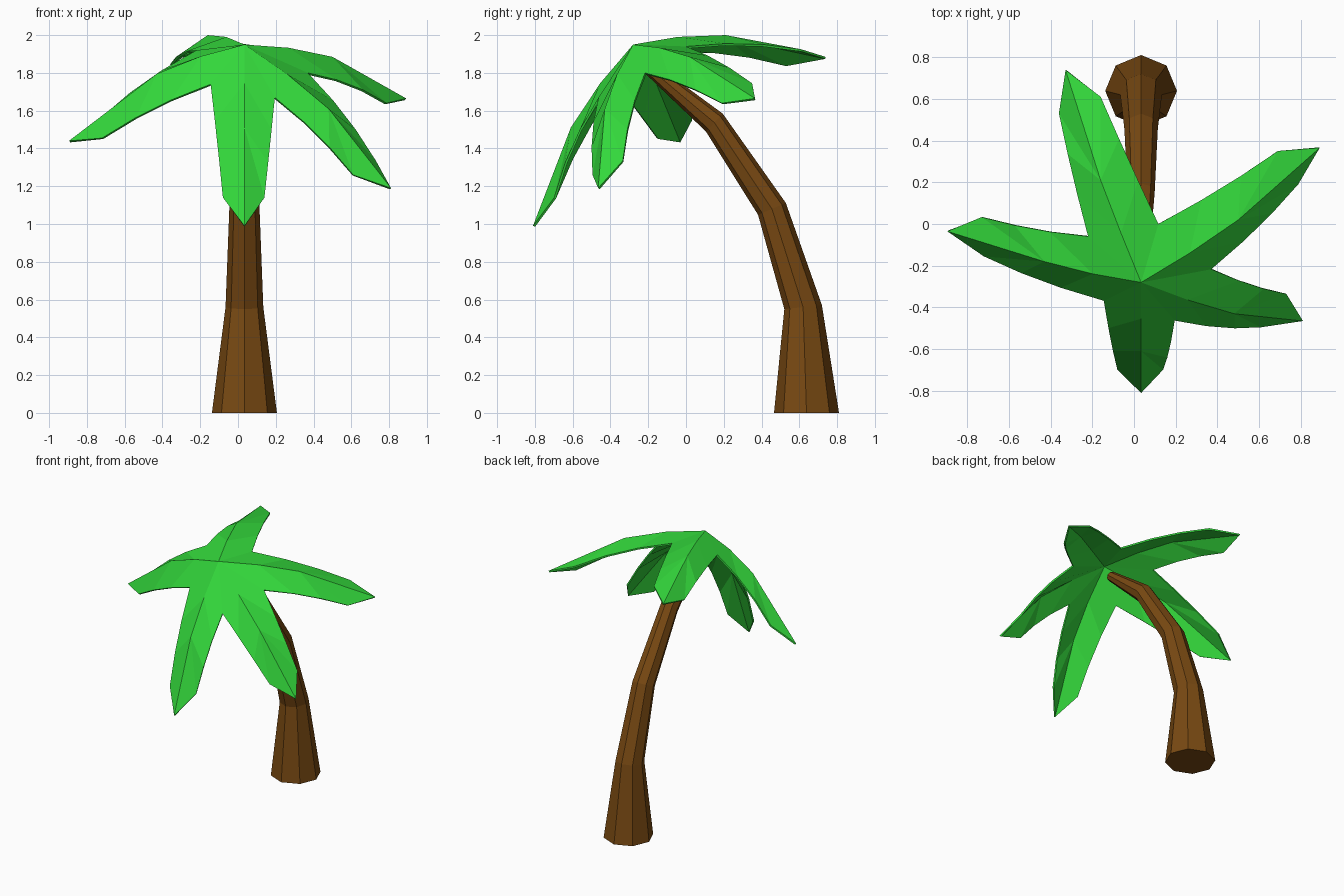
import bpy, bmesh
from math import sin, cos, pi, radians
from mathutils import Vector

if "Cube" in bpy.data.objects:
    bpy.data.objects.remove(bpy.data.objects["Cube"])


def material(name, color):
    m = bpy.data.materials.new(name)
    m.diffuse_color = (*color, 1)
    m.use_nodes = True
    m.node_tree.nodes["Principled BSDF"].inputs["Base Color"].default_value = m.diffuse_color
    return m


def make_object(name, bm, mat):
    bmesh.ops.recalc_face_normals(bm, faces=bm.faces)
    me = bpy.data.meshes.new(name)
    bm.to_mesh(me)
    bm.free()
    me.materials.append(mat)
    ob = bpy.data.objects.new(name, me)
    bpy.context.collection.objects.link(ob)
    return ob


green = material("leaf_green", (0.034, 0.70, 0.045))
brown = material("bark_brown", (0.19, 0.067, 0.006))

# Trunk: leaning eight-sided tube; each ring is y, z, radius, tilt
CX = 0.034
rings = [(0.638, 0, 0.172, 0), (0.62, 0.56, 0.1, 6), (0.455, 1.08, 0.08, 23),
         (0.15, 1.537, 0.065, 47), (-0.2, 1.83, 0.035, 50)]
bm = bmesh.new()
loops = []
for y, z, r, tilt in rings:
    t = radians(tilt)
    loops.append([bm.verts.new((CX + r * cos(a), y + r * sin(a) * cos(t), z + r * sin(a) * sin(t)))
                  for a in (i * pi / 4 for i in range(8))])
for lo, hi in zip(loops, loops[1:]):
    for i in range(8):
        j = (i + 1) % 8
        bm.faces.new((lo[i], lo[j], hi[j], hi[i]))
bm.faces.new(loops[0])
bm.faces.new(loops[-1])
make_object("trunk", bm, brown)

# Crown: five folded fronds around a tilted hub, counter-clockwise from the front
hub = Vector((CX, -0.28, 1.95))
up = Vector((0.04, -0.5, 0.86))
# low points shared by neighbouring fronds
valleys = [Vector(v) for v in ((-0.145, -0.368, 1.74), (0.195, -0.463, 1.67), (0.37, -0.217, 1.80),
                               (0.117, 0.0, 1.94), (-0.22, -0.06, 1.92))]
# per frond: ridge middle, tip, right shoulder, left shoulder
fronds = [
    ((CX, -0.61, 1.51), (CX, -0.81, 0.99), (-0.08, -0.698, 1.14), (0.14, -0.698, 1.14)),
    ((0.48, -0.43, 1.61), (0.81, -0.465, 1.19), (0.61, -0.495, 1.26), (0.73, -0.335, 1.335)),
    ((0.50, 0.02, 1.885), (0.89, 0.365, 1.665), (0.787, 0.19, 1.64), (0.69, 0.35, 1.745)),
    ((-0.16, 0.21, 2.0), (-0.328, 0.738, 1.885), (-0.16, 0.61, 1.925), (-0.36, 0.53, 1.845)),
    ((-0.43, -0.18, 1.795), (-0.895, -0.035, 1.44), (-0.73, 0.033, 1.56), (-0.72, -0.155, 1.455)),
]
bm = bmesh.new()
hub_v = bm.verts.new(hub)
valley_v = [bm.verts.new(v) for v in valleys]
for k, pts in enumerate(fronds):
    mid, tip, right, left = (Vector(p) for p in pts)
    bulge = up * 0.025 + (tip - hub).normalized() * 0.02
    r1 = bm.verts.new(hub.lerp(mid, 0.5) + up * 0.018)
    r2, tip_v = bm.verts.new(mid), bm.verts.new(tip)
    for n, shoulder in ((k, right), ((k + 1) % 5, left)):
        e1, e2 = (bm.verts.new(valleys[n].lerp(shoulder, t) + bulge) for t in (0.33, 0.66))
        e3 = bm.verts.new(shoulder)
        bm.faces.new((hub_v, valley_v[n], e1, r1))
        bm.faces.new((r1, e1, e2, r2))
        bm.faces.new((r2, e2, e3))
        bm.faces.new((r2, e3, tip_v))
bmesh.ops.recalc_face_normals(bm, faces=bm.faces)
if sum(f.normal.dot(up) for f in bm.faces) < 0:
    bmesh.ops.reverse_faces(bm, faces=bm.faces)

# thin underside joined by a rim
me = bpy.data.meshes.new("crown_fronds")
bm.to_mesh(me)
bm.free()
me.materials.append(green)
crown = bpy.data.objects.new("crown_fronds", me)
bpy.context.collection.objects.link(crown)
solid = crown.modifiers.new("thickness", "SOLIDIFY")
solid.thickness = 0.012
solid.offset = -1
